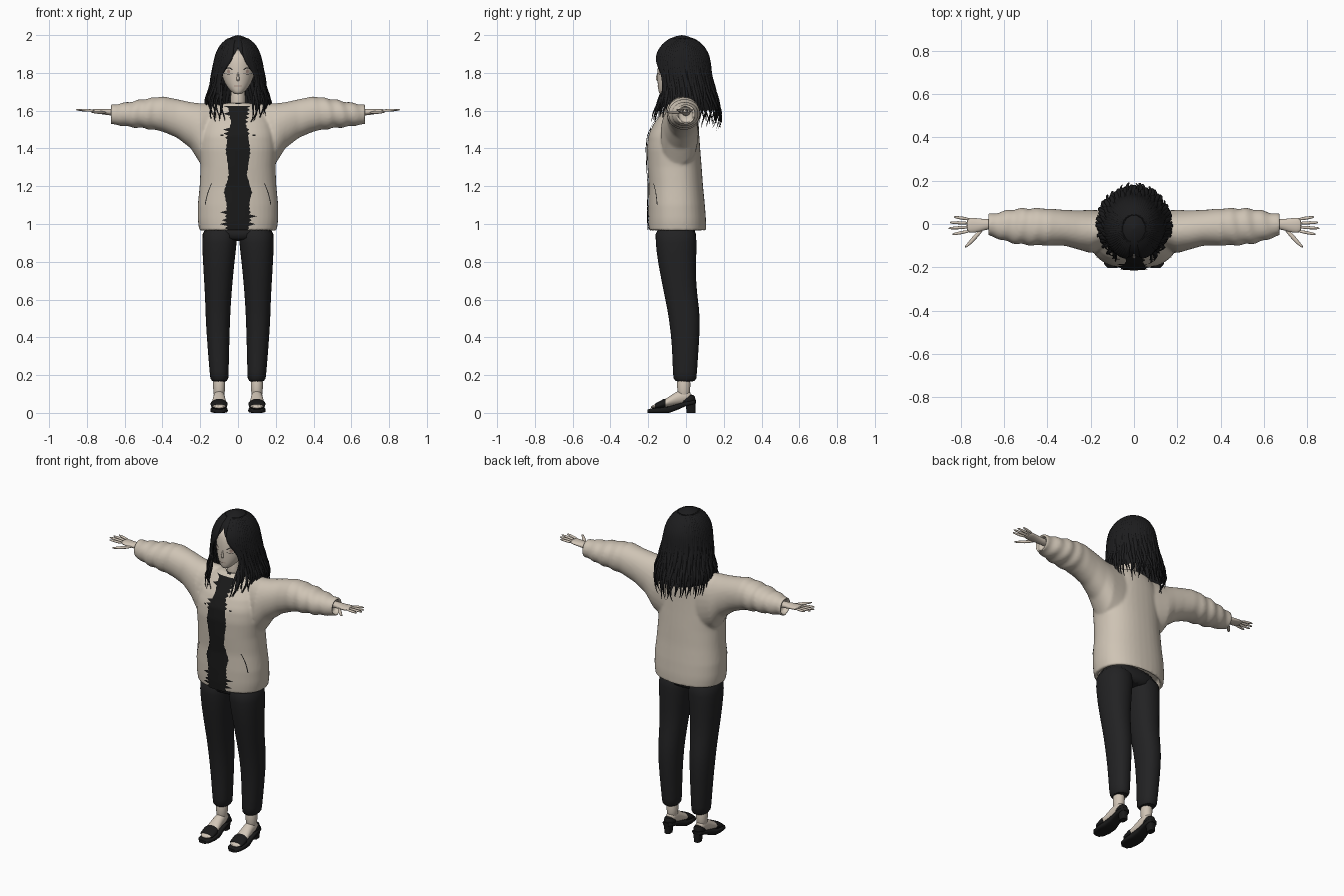
import bpy, bmesh, math, random
from math import sin, cos, pi, copysign
from mathutils import Vector

random.seed(4)
if "Cube" in bpy.data.objects:
    bpy.data.objects.remove(bpy.data.objects["Cube"])


def material(name, r, g, b):
    m = bpy.data.materials.new(name)
    m.use_nodes = True
    m.diffuse_color = (r, g, b, 1)
    m.node_tree.nodes["Principled BSDF"].inputs["Base Color"].default_value = (r, g, b, 1)
    return m


CLOTH = material("beige cloth", .62, .55, .46)
SKIN = material("pale skin", .64, .56, .47)
LIP = material("lip", .42, .30, .25)
HAIR_MAT = material("black hair", .012, .012, .013)
TROUSER = material("charcoal trousers", .016, .016, .017)
BLACK = material("black", .01, .01, .01)


def at(table, t):
    """Linear look-up in rows of (t, value, value, ...)."""
    if t <= table[0][0]:
        return table[0][1:]
    for a, b in zip(table, table[1:]):
        if t <= b[0]:
            f = (t - a[0]) / (b[0] - a[0])
            return [p + (q - p) * f for p, q in zip(a[1:], b[1:])]
    return table[-1][1:]


def ring(axis, t, a0, a1, b0, b1, n=2, seg=24):
    """Superellipse across one axis, filling a given box."""
    pts = []
    for k in range(seg):
        c, s = cos(2 * pi * k / seg), sin(2 * pi * k / seg)
        a = (a0 + a1) / 2 + (a1 - a0) / 2 * copysign(abs(c) ** (2 / n), c)
        b = (b0 + b1) / 2 + (b1 - b0) / 2 * copysign(abs(s) ** (2 / n), s)
        pts.append({"x": (t, a, b), "y": (a, t, b), "z": (a, b, t)}[axis])
    return pts


def loft(name, groups, mat, mirror=False, sub=1, closed=True):
    """Skin each group of rings; open groups become thin sheets."""
    bm = bmesh.new()
    for rings in groups:
        rows = [[bm.verts.new(p) for p in r] for r in rings]
        for a, b in zip(rows, rows[1:]):
            n = len(a)
            for i in range(n if closed else n - 1):
                j = (i + 1) % n
                bm.faces.new((a[i], a[j], b[j], b[i]))
        if closed:
            bm.faces.new(rows[0])
            bm.faces.new(rows[-1])
    bmesh.ops.recalc_face_normals(bm, faces=bm.faces)
    me = bpy.data.meshes.new(name)
    bm.to_mesh(me)
    bm.free()
    me.materials.append(mat)
    for p in me.polygons:
        p.use_smooth = True
    me.set_sharp_from_angle(angle=math.radians(55))
    ob = bpy.data.objects.new(name, me)
    bpy.context.scene.collection.objects.link(ob)
    if mirror:
        ob.modifiers.new("mirror", "MIRROR")
    if sub:
        ob.modifiers.new("smooth", "SUBSURF").levels = sub
        ob.modifiers["smooth"].render_levels = sub
    return ob


def strand(path, w, d, up=None, seg=6, tip=.05):
    """Rings of a flattened, tapering tube along a path."""
    P = [Vector(p) for p in path]
    rings = []
    for i, p in enumerate(P):
        t = i / (len(P) - 1)
        T = (P[min(i + 1, len(P) - 1)] - P[max(i - 1, 0)]).normalized()
        out = up or Vector((p.x, p.y + .02, 0))
        side = T.cross(out).normalized()
        out = side.cross(T)
        f = (tip + (1 - tip) * (1 - t ** 3)) * min(1, .4 + 3 * t)
        rings.append([p + side * w * f * cos(2 * pi * k / seg) + out * d * f * sin(2 * pi * k / seg)
                      for k in range(seg)])
    return rings


def on_front(table, x, z, n, off):
    """Point just in front of a body described by (z, half width, front, back)."""
    hw, yf, yb = at(table, z)
    k = max(0, 1 - abs(x / hw) ** n) ** (1 / n)
    return (x, (yf + yb) / 2 - (yb - yf) / 2 * k - off, z)


# Jacket: torso and sleeves with hollow hems, fused into one soft surface
TORSO = [(.965, .205, -.197, .106), (1.02, .213, -.2, .106), (1.1, .213, -.2, .1),
         (1.2, .203, -.197, .09), (1.3, .198, -.204, .083), (1.4, .203, -.208, .075),
         (1.47, .2, -.2, .07), (1.53, .185, -.172, .067), (1.58, .16, -.135, .06),
         (1.62, .12, -.105, .045), (1.64, .07, -.09, .02)]
SLEEVE = [(.05, 1.3, 1.62, -.08, .05), (.12, 1.28, 1.637, -.11, .06), (.2, 1.32, 1.639, -.135, .066),
          (.25, 1.4, 1.645, -.12, .063), (.32, 1.455, 1.66, -.1, .065), (.4, 1.49, 1.676, -.1, .072),
          (.5, 1.507, 1.662, -.097, .073), (.57, 1.513, 1.647, -.087, .067),
          (.63, 1.523, 1.637, -.067, .052), (.675, 1.527, 1.63, -.053, .046)]


def torso_ring(z, level, s=1):
    hw, yf, yb = at(TORSO, level)
    c, r = (yf + yb) / 2, (yb - yf) / 2 * s
    return ring("z", z, -hw * s, hw * s, c - r, c + r, 2.3, 40)


torso = [torso_ring(1.01, .965, .88), torso_ring(.965, .965, .9)]
torso += [torso_ring(.965 + .675 * i / 30, .965 + .675 * i / 30) for i in range(31)]


def sleeve_ring(side, x, level, s=1):
    z0, z1, y0, y1 = at(SLEEVE, level)
    cy, cz, ry, rz = (y0 + y1) / 2, (z0 + z1) / 2, (y1 - y0) / 2 * s, (z1 - z0) / 2 * s
    pts = ring("x", x * side, cy - ry, cy + ry, cz - rz, cz + rz, 2.1, 28)
    fold = max(0, min(1, (level - .36) * 8)) * .05
    for k, p in enumerate(pts):
        g = 1 + fold * sin(level * 85 + 1.6 * sin(k * 2 * pi / 28 + 1))
        pts[k] = (p[0], cy + (p[1] - cy) * g, cz + (p[2] - cz) * g)
    return pts


sleeves = []
for side in (1, -1):
    rings = [sleeve_ring(side, .05 + .0125 * i, .05 + .0125 * i) for i in range(51)]
    sleeves.append(rings + [sleeve_ring(side, .675, .675, .8), sleeve_ring(side, .64, .675, .76)])
jacket = loft("jacket", [torso] + sleeves, CLOTH, sub=0)
fuse = jacket.modifiers.new("fuse", "REMESH")
fuse.mode = "VOXEL"
fuse.voxel_size = .008
fuse.use_smooth_shade = True
soft = jacket.modifiers.new("soften", "SMOOTH")
soft.factor, soft.iterations = .5, 6

# Shirt showing through the open jacket front, with a ragged edge
OPENING = [(.968, .05), (1.02, .06), (1.1, .058), (1.17, .072), (1.26, .046), (1.38, .062),
           (1.46, .055), (1.54, .036), (1.6, .048), (1.625, .05)]
rows = []
for i in range(64):
    z = .968 + .657 * i / 63
    w = at(OPENING, z)[0]
    rag = .045 if z < 1.07 else .035 if z > 1.45 else .006
    l, r = (w + (i % 2) * rag * random.random() for _ in "lr")
    rows.append([on_front(TORSO, -l + (l + r) * k / 8, z, 2.3, .006) for k in range(9)])
loft("shirt_front", [rows], BLACK, sub=0, closed=False)
loft("shirt_collar", [[ring("z", z, -r, r, -.04 - r, -.04 + r) for z, r in
                       ((1.59, .075), (1.63, .058), (1.645, .046))]], BLACK)

# Pocket slits and small buttons
slit = [[on_front(TORSO, .14 + .034 * t + e + .005 * sin(pi * t), 1.215 - .115 * t, 2.3, .005)
         for e in (-.002, .002)] for t in (0, .25, .5, .75, 1)]
loft("pocket_slit", [slit], BLACK, True, 0, False)
dot = [[on_front(TORSO, x, z, 2.3, .005) for x in (.078, .092)] for z in (1.467, 1.475)]
loft("button", [dot], BLACK, True, 0, False)

# Trousers
LEG = [(.16, .05, .146, -.066, .056), (.2, .05, .149, -.07, .057), (.35, .046, .162, -.073, .068),
       (.5, .042, .172, -.09, .077), (.6, .036, .174, -.11, .063), (.7, .028, .18, -.13, .053),
       (.8, .018, .186, -.15, .055), (.9, .006, .191, -.162, .056), (1.0, .0, .19, -.168, .058)]
loft("trouser_leg", [[ring("z", *row, 2.2) for row in LEG]], TROUSER, True)
loft("trouser_hips", [[ring("z", z, -w, w, -.15, .05, 2.4) for z, w in
                       ((.91, .09), (.94, .17), (1.03, .185))]], TROUSER)

# Head, neck and face
HEAD = [(1.686, .015, -.138, -.1), (1.7, .036, -.146, -.06), (1.73, .062, -.15, -.01),
        (1.77, .082, -.152, .04), (1.82, .092, -.152, .07), (1.88, .092, -.146, .08),
        (1.93, .075, -.12, .06)]
loft("head", [[ring("z", z, -w, w, f, b) for z, w, f, b in HEAD]], SKIN)
loft("neck", [[ring("z", z, -r, r, -.04 - r, -.04 + r) for z, r in
               ((1.6, .046), (1.65, .038), (1.75, .04))]], SKIN)
loft("nose", [[ring("z", z, -w, w, -.15 - d, -.135, 2, 12) for z, w, d in
               ((1.756, .006, .002), (1.763, .01, .013), (1.785, .006, .008), (1.81, .004, .0))]], SKIN)
for name, z, rise, thick, mat in (("upper_lash", 1.812, .012, .006, BLACK),
                                  ("lower_lash", 1.798, -.006, .002, BLACK)):
    lash = [[on_front(HEAD, .028 + .045 * k / 8, z + rise * sin(pi * k / 8) + e, 2, .004)
             for e in (0, thick)] for k in range(9)]
    loft(name, [lash], mat, True, 0, False)
iris = [[on_front(HEAD, .05 + s * .009 * sin(pi * (k + .5) / 6), 1.796 + .022 * k / 5, 2, .003)
         for s in (-1, 1)] for k in range(6)]
loft("iris", [iris], LIP, True, 0, False)
mouth = [[on_front(HEAD, x / 100, 1.729 + e, 2, .004) for e in (0, .004)] for x in (-2, -1, 0, 1, 2)]
loft("mouth", [mouth], LIP, False, 0, False)

# Hair: a shell parted over the face, covered in wavy locks
HAIR = [(1.485, .135, -.19, .172), (1.58, .165, -.19, .182), (1.65, .168, -.165, .165),
        (1.7, .15, -.148, .15), (1.8, .13, -.158, .127), (1.85, .122, -.163, .122),
        (1.9, .11, -.155, .112), (1.95, .088, -.128, .084), (1.98, .057, -.09, .045),
        (1.995, .022, -.05, .005)]
PART = [(1.5, .35), (1.62, .45), (1.7, .6), (1.75, .72), (1.8, .72), (1.85, .45), (1.9, .15), (1.93, 0)]


def hair_point(th, z, off=0):
    hw, yf, yb = at(HAIR, z)
    return ((hw + off) * sin(th), (yf + yb) / 2 - ((yb - yf) / 2 + off) * cos(th), z)


shell = []
for i in range(28):
    z = 1.995 - .395 * i / 27
    edge = at(PART, z)[0] + max(0, 1.74 - z) * 5
    shell.append([hair_point(edge + (2 * pi - 2 * edge) * k / 48, z) for k in range(49)])
shell.insert(0, [(0, -.022, 2.0)] * 49)
loft("hair_shell", [shell], HAIR_MAT, sub=0, closed=False)

locks = []
for side in (1, -1):
    for i in range(32):
        base = .34 + (pi - .34) * i / 31
        low = 1.555 - .05 * (i / 31) + random.uniform(-.02, .03)
        phase, spread = random.uniform(0, 6), random.random()
        path = []
        for k in range(16):
            z = 1.985 + (low - 1.985) * k / 15
            loose = max(0, 1.85 - z) * 3
            th = max(base, at(PART, z)[0] + .15 * spread) + .05 * loose * sin(z * 40 + phase)
            path.append(hair_point(side * th, z, .003 + .012 * loose * sin(z * 32 + phase)))
        locks.append(strand(path, .016, .009))
loft("hair_locks", locks, HAIR_MAT)

# Hands
PALM = [(.62, -.024, .024, 1.568, 1.61), (.68, -.024, .022, 1.575, 1.61), (.715, -.038, .026, 1.58, 1.609),
        (.75, -.042, .03, 1.585, 1.609), (.775, -.038, .028, 1.59, 1.608)]
loft("palm", [[ring("x", *row, 2, 16) for row in PALM]], SKIN, True)
UP = Vector((0, 0, 1))
fingers = []
for y, reach, fan in ((-.032, .84, -.016), (-.014, .858, -.006), (.004, .852, .003), (.021, .832, .012)):
    fingers.append(strand([(.755 + (reach - .755) * t, y + fan * t, 1.599 + .006 * t)
                           for t in (0, .3, .6, .85, 1)], .0085, .008, UP, 8, .4))
fingers.append(strand([(.695, -.02, 1.59), (.725, -.05, 1.59), (.755, -.085, 1.592),
                       (.782, -.11, 1.594)], .012, .01, UP, 8, .4))
loft("fingers", fingers, SKIN, True)

# Feet and heeled sandals
FOOT = [(-.188, .03, .022, .036), (-.15, .04, .025, .05), (-.1, .039, .03, .078),
        (-.05, .031, .04, .115), (0, .03, .05, .13), (.03, .022, .056, .105)]


def foot_ring(y, grow=0):
    w, lo, hi = at(FOOT, y)
    return ring("y", y, .1 - w - grow, .1 + w + grow, lo - grow, hi + grow)


loft("foot", [[foot_ring(row[0]) for row in FOOT]], SKIN, True)
loft("ankle", [[ring("z", z, .1 - r, .1 + r, -.012 - r * 1.1, -.012 + r * 1.1) for z, r in
                ((.07, .028), (.12, .031), (.2, .036))]], SKIN, True)
SOLE = [(-.203, .022, .0, .018), (-.185, .038, 0, .024), (-.14, .046, 0, .027), (-.09, .043, 0, .034),
        (-.05, .036, .014, .046), (0, .033, .036, .06), (.04, .03, .045, .068), (.052, .018, .05, .068)]
loft("sole", [[ring("y", y, .1 - w, .1 + w, lo, hi, 4) for y, w, lo, hi in SOLE]], BLACK, True, 0)
loft("heel", [[ring("z", z, .1 - w, .1 + w, .008 - w / 3, .05, 3) for z, w in
               ((0, .018), (.03, .021), (.058, .028))]], BLACK, True, 0)
loft("toe_strap", [[foot_ring(y, g) for y, g in ((-.165, .001), (-.16, .005), (-.12, .006), (-.108, .001))]],
     BLACK, True, 0)
loft("heel_cup", [[ring("z", z, .1 - w, .1 + w, f, .048 + b) for z, w, f, b in
                   ((.05, .034, -.04, .002), (.075, .032, -.02, .003), (.098, .022, .01, -.004))]], BLACK, True)
